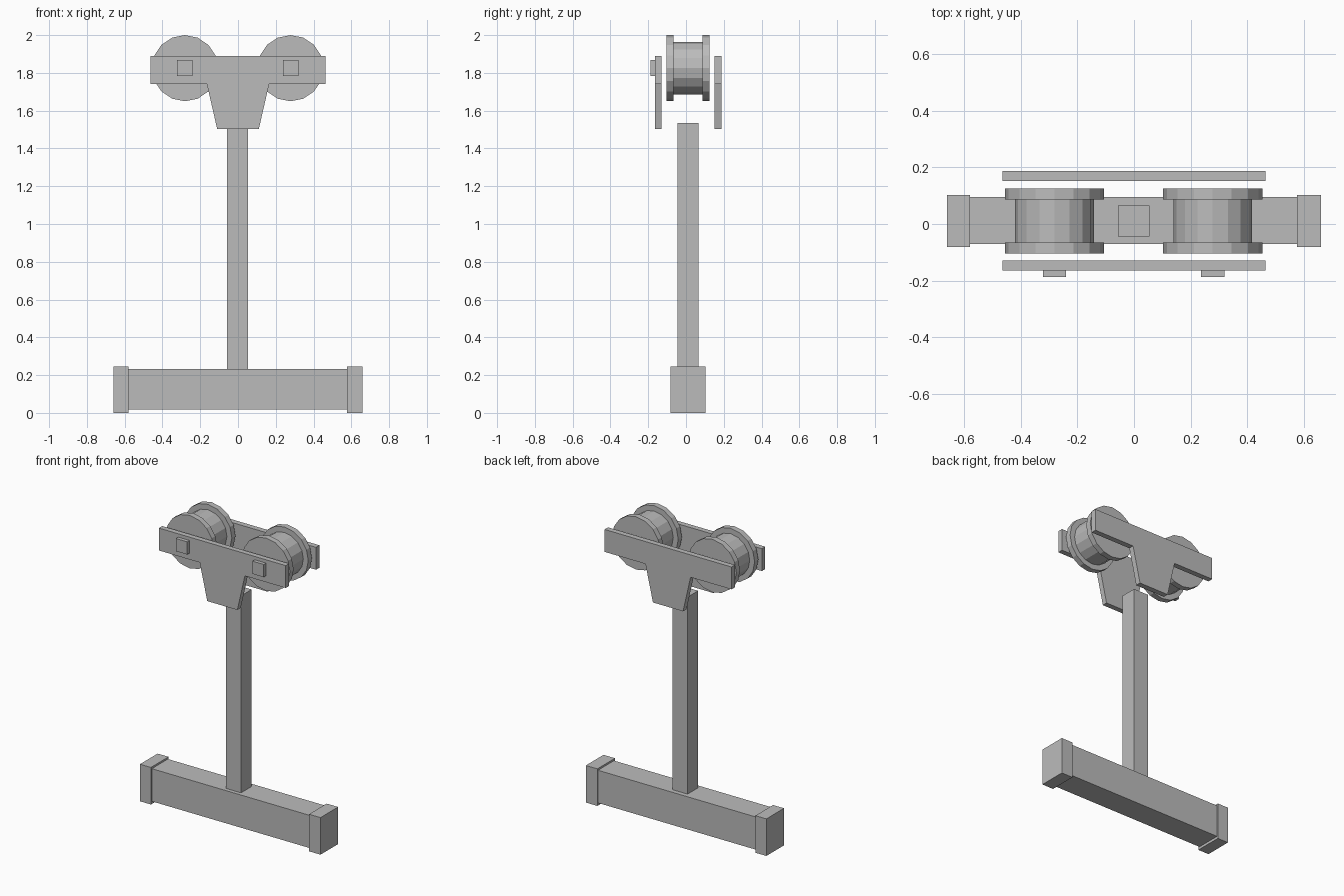
import bpy
import math

if "Cube" in bpy.data.objects:
    bpy.data.objects.remove(bpy.data.objects["Cube"])

grey = bpy.data.materials.new("plain grey")
grey.diffuse_color = (0.5, 0.5, 0.5, 1)
grey.use_nodes = True
grey.node_tree.nodes["Principled BSDF"].inputs["Base Color"].default_value = grey.diffuse_color


def finish(obj, name):
    obj.name = name
    obj.data.materials.append(grey)
    return obj


def box(name, x0, x1, y0, y1, z0, z1):
    bpy.ops.mesh.primitive_cube_add(
        size=1, location=((x0 + x1) / 2, (y0 + y1) / 2, (z0 + z1) / 2))
    obj = bpy.context.object
    obj.scale = (x1 - x0, y1 - y0, z1 - z0)
    return finish(obj, name)


def disc(name, x, y0, y1, z, radius):
    # 16-sided cylinder along y with a corner at the top
    bpy.ops.mesh.primitive_cylinder_add(
        vertices=16, radius=radius, depth=y1 - y0,
        location=(x, (y0 + y1) / 2, z), rotation=(math.pi / 2, 0, 0))
    return finish(bpy.context.object, name)


def plate(name, profile, y0, y1):
    # x-z profile extruded along y
    n = len(profile)
    verts = [(x, y, z) for y in (y0, y1) for x, z in profile]
    faces = [tuple(range(n)), tuple(reversed(range(n, 2 * n)))]
    faces += [(i, i + n, (i + 1) % n + n, (i + 1) % n) for i in range(n)]
    mesh = bpy.data.meshes.new(name)
    mesh.from_pydata(verts, [], faces)
    obj = bpy.data.objects.new(name, mesh)
    bpy.context.collection.objects.link(obj)
    return finish(obj, name)


# Bottom crossbar, end caps and upright post
box("crossbar", -0.585, 0.58, -0.071, 0.096, 0.017, 0.233)
box("left_end_cap", -0.66, -0.58, -0.081, 0.103, 0.0, 0.245)
box("right_end_cap", 0.576, 0.66, -0.081, 0.103, 0.0, 0.245)
box("post", -0.057, 0.054, -0.045, 0.065, 0.23, 1.535)

# Trolley side plates: a bar with a tapered tongue
half = [(0.11, 1.502), (0.165, 1.742), (0.464, 1.742), (0.464, 1.89)]
profile = half + [(-x, z) for x, z in reversed(half)]
plate("front_side_plate", profile, -0.164, -0.129)
plate("back_side_plate", profile, 0.152, 0.188)

# Flanged wheels and the bolt heads in front of them
for side, x in (("left", -0.281), ("right", 0.278)):
    disc(side + "_wheel_drum", x, -0.067, 0.09, 1.825, 0.139)
    disc(side + "_wheel_front_flange", x, -0.104, -0.066, 1.825, 0.175)
    disc(side + "_wheel_back_flange", x, 0.087, 0.125, 1.825, 0.175)
    box(side + "_bolt_head", x - 0.041, x + 0.041, -0.188, -0.162, 1.784, 1.868)
